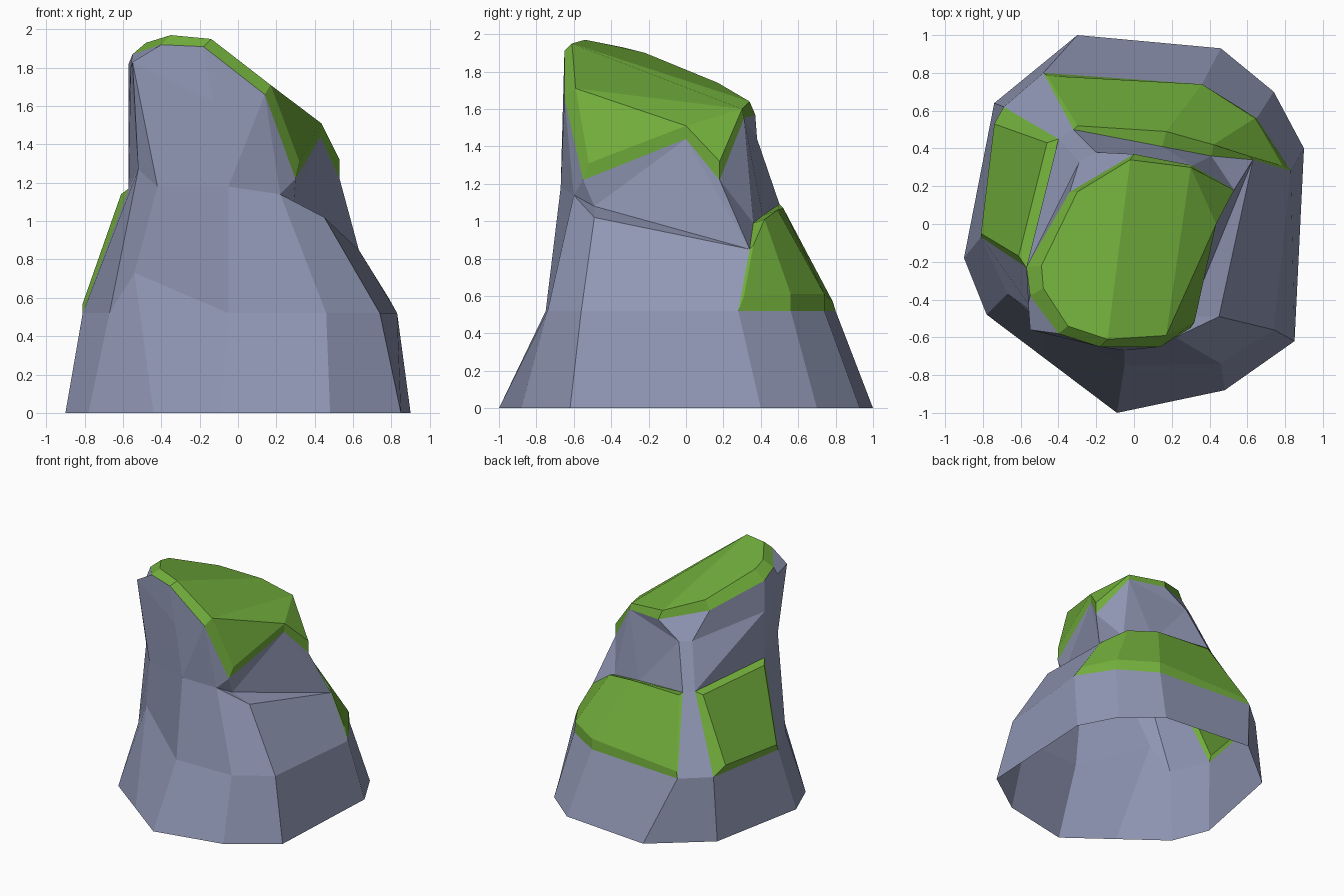
import bpy, bmesh
from mathutils import Vector

if "Cube" in bpy.data.objects:
    bpy.data.objects.remove(bpy.data.objects["Cube"])


def material(name, color):
    m = bpy.data.materials.new(name)
    m.diffuse_color = color
    m.use_nodes = True
    m.node_tree.nodes["Principled BSDF"].inputs["Base Color"].default_value = m.diffuse_color
    return m


ROCK = material("stone", (0.28, 0.31, 0.46, 1))
MOSS = material("moss", (0.17, 0.43, 0.045, 1))


def vecs(points):
    return [Vector(p) for p in points]


def loft(name, loops, mat, top=(), gaps=(), split=()):
    """Skin closed loops (same count, counter-clockwise) and fill the last one.
    gaps: (band, side) pairs left open; split: bands cut into triangles."""
    bm = bmesh.new()
    rows = [[bm.verts.new(p) for p in loop] for loop in loops]
    n = len(rows[0])
    for band, (a, b) in enumerate(zip(rows, rows[1:])):
        for i in range(n):
            j = (i + 1) % n
            if (band, i) in gaps:
                continue
            if band in split:
                bm.faces.new((a[i], a[j], b[j]))
                bm.faces.new((a[i], b[j], b[i]))
            else:
                bm.faces.new((a[i], a[j], b[j], b[i]))
    for f in top:
        bm.faces.new([rows[-1][i] for i in f])
    bmesh.ops.remove_doubles(bm, verts=bm.verts, dist=0.0005)
    mesh = bpy.data.meshes.new(name)
    bm.to_mesh(mesh)
    bm.free()
    mesh.materials.append(mat)
    ob = bpy.data.objects.new(name, mesh)
    bpy.context.collection.objects.link(ob)
    return ob


# Rock cross-sections, starting at the front and running counter-clockwise
base = vecs((x, y, 0) for x, y in [
    (-.09, -1), (.48, -.88), (.85, -.62), (.9, .4), (.74, .7), (.46, .93),
    (-.3, 1), (-.74, .64), (-.9, -.18), (-.78, -.48), (-.44, -.736)])
ledge = vecs((x, y, .52) for x, y in [
    (-.05, -.75), (.46, -.74), (.74, -.56), (.83, .28), (.65, .56), (.36, .74),
    (-.48, .8), (-.69, .62), (-.81, -.07), (-.67, -.37)])
ledge.append(Vector((-.54, -.45, .73)))
shoulder = vecs([
    (-.05, -.67, 1.18), (.22, -.6, 1.14), (.45, -.49, 1.02), (.63, .34, .85),
    (.41, .36, .99), (.15, .41, 1.03), (-.32, .5, 1.09), (-.4, .45, 1.1),
    (-.57, -.23, 1.17), (-.52, -.48, 1.27), (-.42, -.58, 1.18)])
rim = vecs([
    (-.18, -.65, 1.91), (.14, -.65, 1.66), (.3, -.55, 1.22), (.43, 0, 1.44),
    (.53, .18, 1.22), (.31, .31, 1.55), (0, .37, 1.57), (-.34, .17, 1.66),
    (-.57, -.23, 1.82), (-.55, -.38, 1.87), (-.4, -.58, 1.92)])

# The right shoulder steps in to a straight foot line under the upper rock
foot = [p.copy() for p in shoulder]
foot[2] = Vector((.29, -.49, 1.08))
neck = [a.lerp(b, 1.0 if 1 <= i <= 5 else 0.6)
        for i, (a, b) in enumerate(zip(foot, rim))]
neck[6] = Vector((-.2, .38, 1.44))
neck[7] = Vector((-.29, .33, 1.45))
neck[9] = Vector((-.56, -.42, 1.8))
neck[10] = Vector((-.55, -.56, 1.83))
# Open underneath, and open where the moss replaces the stone
loft("rock", [base, ledge, shoulder, foot, neck, rim], ROCK,
     gaps=[(1, 3), (1, 4), (1, 5), (1, 7)], split=[3])

# Moss cap on the slanted summit
crown = vecs([
    (-.14, -.61, 1.95), (.17, -.59, 1.71), (.32, -.52, 1.31), (.435, 0, 1.51),
    (.53, .18, 1.32), (.3, .3, 1.6), (-.02, .34, 1.64), (-.3, .17, 1.74),
    (-.49, -.22, 1.9), (-.48, -.34, 1.93), (-.35, -.54, 1.97)])
loft("summit_moss", [rim, crown], MOSS,
     top=[(1, 2, 3), (3, 4, 5), (0, 1, 5, 6), (1, 3, 5), (0, 6, 7, 8, 9, 10)])

# Moss on the back ledge: an outline raised into a cushion
outline = ledge[3:7] + shoulder[6:2:-1]
bulge = vecs([
    (.785, .31, .6), (.64, .56, .61), (.36, .74, .61), (-.46, .785, .57),
    (-.3, .52, 1.07), (.17, .49, 1.06), (.42, .42, 1.01), (.61, .36, .87)])
loft("back_ledge_moss", [outline, bulge], MOSS,
     top=[(0, 1, 6, 7), (1, 2, 5, 6), (2, 3, 4, 5)])

# Moss on the left ledge: a flat raised panel
outline = [ledge[7], ledge[8], shoulder[8], shoulder[7]]
panel = vecs([(-.74, .53, .6), (-.81, -.05, .57), (-.61, -.17, 1.14), (-.46, .43, 1.08)])
loft("left_ledge_moss", [outline, panel], MOSS, top=[(0, 1, 2, 3)])
